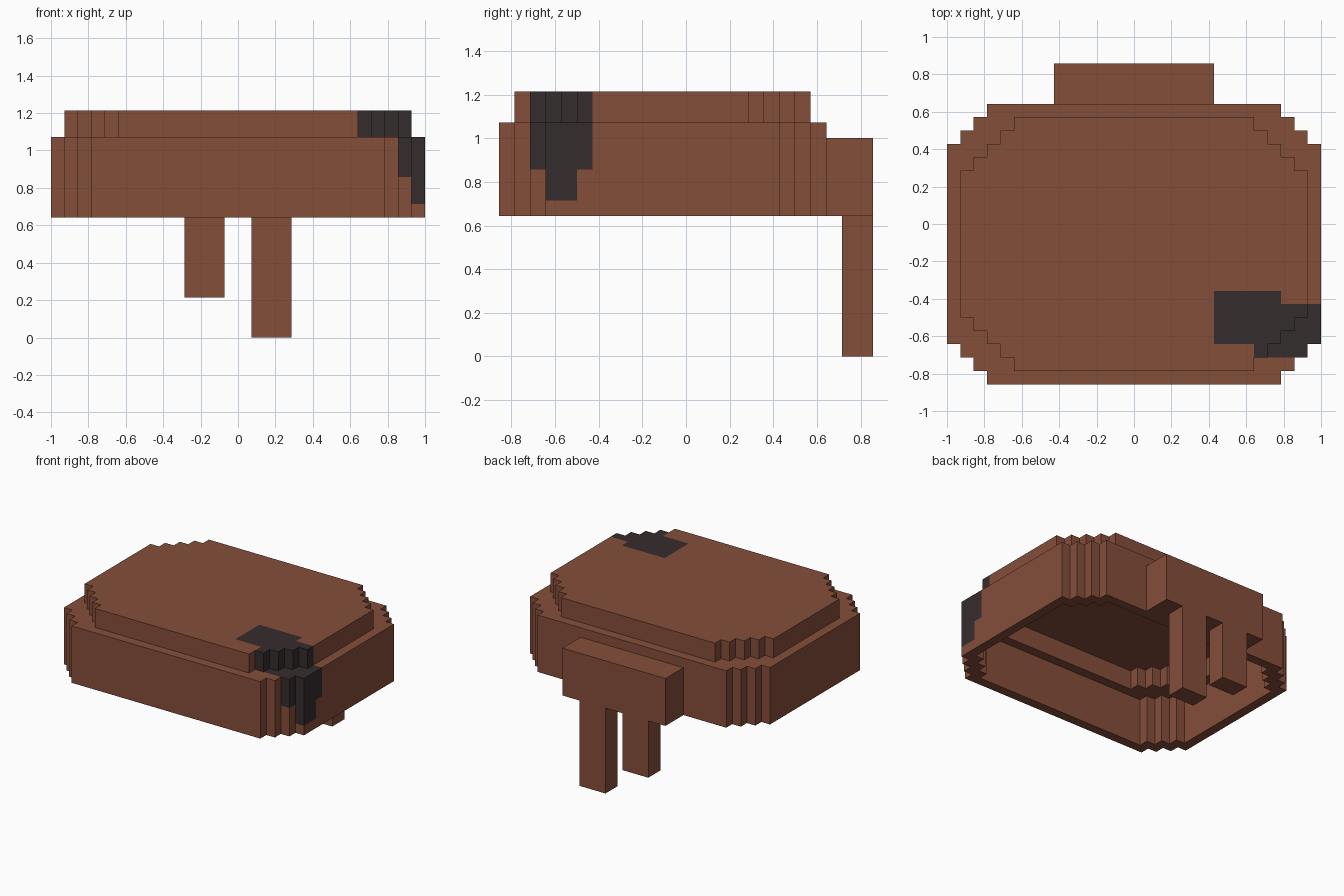
import bpy, bmesh
from mathutils import Vector

if "Cube" in bpy.data.objects:
    bpy.data.objects.remove(bpy.data.objects["Cube"], do_unlink=True)

U = 1 / 14      # one block of the blocky grid
MID_Y = -1.5    # centre of the cap on the grid


def material(name, rgb):
    m = bpy.data.materials.new(name)
    m.use_nodes = True
    m.diffuse_color = (*rgb, 1)
    m.node_tree.nodes["Principled BSDF"].inputs["Base Color"].default_value = (*rgb, 1)
    return m


BROWN = material("reddish_brown", (0.235, 0.077, 0.042))
DARK = material("dark_charcoal", (0.036, 0.025, 0.026))


def finish(bm, name):
    bmesh.ops.recalc_face_normals(bm, faces=bm.faces)
    bmesh.ops.scale(bm, vec=(U, U, U), verts=bm.verts)
    mesh = bpy.data.meshes.new(name)
    bm.to_mesh(mesh)
    bm.free()
    mesh.materials.append(BROWN)
    mesh.materials.append(DARK)
    obj = bpy.data.objects.new(name, mesh)
    bpy.context.collection.objects.link(obj)
    return obj


def stepped_outline(half_x, half_y, steps):
    """Rectangle with staircase corners, counter-clockwise."""
    quarter = []
    for i in range(steps + 1):
        quarter.append((half_x - i, half_y - steps + i))
        if i < steps:
            quarter.append((half_x - i - 1, half_y - steps + i))
    flip = quarter[::-1]
    return (quarter + [(-x, y) for x, y in flip]
            + [(-x, -y) for x, y in quarter] + [(x, -y) for x, y in flip])


def ring(bm, outline, z):
    verts = [bm.verts.new((x, y + MID_Y, z)) for x, y in outline]
    return verts, [bm.edges.new((verts[i - 1], v)) for i, v in enumerate(verts)]


def tier(bm, outline, z0, z1):
    """Vertical wall; returns its lower and upper edge loops."""
    low, low_edges = ring(bm, outline, z0)
    high, high_edges = ring(bm, outline, z1)
    for i in range(len(low)):
        bm.faces.new((low[i - 1], low[i], high[i], high[i - 1]))
    return low_edges, high_edges


def fill(bm, edges):
    bmesh.ops.triangle_fill(bm, edges=edges, use_beauty=True, normal=(0, 0, 1))


# Hollow cap: two stacked tiers with a wall one block thick
bm = bmesh.new()
band = tier(bm, stepped_outline(14, 10.5, 3), 9, 15)
crown = tier(bm, stepped_outline(13, 9.5, 4), 15, 17)
band_in = tier(bm, stepped_outline(13, 9.5, 3), 9, 14)
crown_in = tier(bm, stepped_outline(12, 8.5, 4), 14, 16)
fill(bm, band[0] + band_in[0])        # bottom rim
fill(bm, band[1] + crown[0])          # outer ledge
fill(bm, band_in[1] + crown_in[0])    # inner ledge
fill(bm, crown[1])                    # top
fill(bm, crown_in[1])                 # ceiling

# Cut the faces along the borders of the dark corner patch
for axis, values in enumerate(((6, 9, 11), (-10, -9, -7, -6, -5), (10, 12))):
    for value in values:
        normal = Vector((0, 0, 0))
        normal[axis] = 1
        bmesh.ops.bisect_plane(bm, geom=bm.verts[:] + bm.edges[:] + bm.faces[:],
                               dist=1e-4, plane_co=normal * value, plane_no=normal)
bmesh.ops.recalc_face_normals(bm, faces=bm.faces)


def in_box(c, x0, x1, y0, y1, z0):
    e = 0.01
    return x0 - e < c.x < x1 + e and y0 - e < c.y < y1 + e and c.z > z0


for f in bm.faces:
    c = f.calc_center_median()
    outward = f.normal.dot(Vector((c.x, c.y - MID_Y, 0))) > -0.01
    if f.normal.z > -0.5 and outward:
        f.material_index = int(in_box(c, 9, 14, -10, -6, 12)
                               or in_box(c, 13, 14, -9, -7, 10)
                               or in_box(c, 6, 11, -9, -5, 16.9))
finish(bm, "cap")


# Block at the back with two hanging strips
def block(name, low, high):
    bm = bmesh.new()
    bmesh.ops.create_cube(bm, size=1)
    low, high = Vector(low), Vector(high)
    bmesh.ops.scale(bm, vec=high - low, verts=bm.verts)
    bmesh.ops.translate(bm, vec=(low + high) / 2, verts=bm.verts)
    finish(bm, name)


block("rear_block", (-6, 9, 9), (6, 12, 14))
block("long_strip", (1, 10, 0), (4, 12, 9))
block("short_strip", (-4, 10, 3), (-1, 12, 9))
